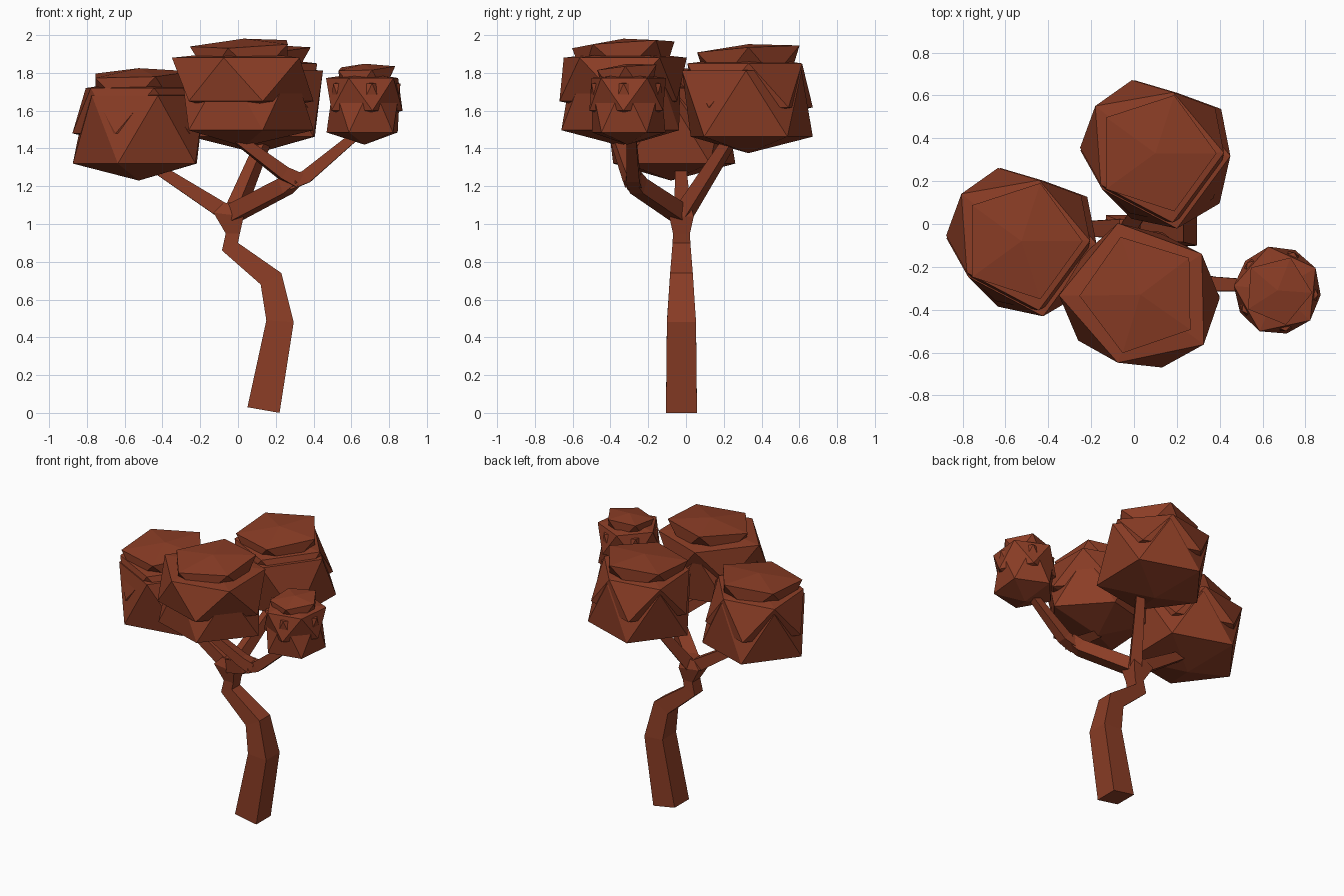
import bpy, bmesh, math
from mathutils import Vector

cube = bpy.data.objects.get("Cube")
if cube:
    bpy.data.objects.remove(cube)

rust = bpy.data.materials.new("rust_brown")
rust.use_nodes = True
rust.diffuse_color = (0.26, 0.047, 0.019, 1)
rust.node_tree.nodes["Principled BSDF"].inputs["Base Color"].default_value = rust.diffuse_color


def finish(name, bm):
    bmesh.ops.recalc_face_normals(bm, faces=bm.faces)
    mesh = bpy.data.meshes.new(name)
    bm.to_mesh(mesh)
    bm.free()
    mesh.materials.append(rust)
    obj = bpy.data.objects.new(name, mesh)
    bpy.context.collection.objects.link(obj)
    return obj


def skin(name, rings):
    """Join four-cornered rings into a closed solid."""
    bm = bmesh.new()
    loops = [[bm.verts.new(p) for p in ring] for ring in rings]
    for a, b in zip(loops, loops[1:]):
        for i in range(4):
            j = (i + 1) % 4
            bm.faces.new((a[i], a[j], b[j], b[i]))
    bm.faces.new(loops[0])
    bm.faces.new(loops[-1])
    return finish(name, bm)


def branch(name, path, widths):
    """Square bar swept along a path, tapering by width."""
    pts = [Vector(p) for p in path]
    rings = []
    for i, p in enumerate(pts):
        along = (pts[min(i + 1, len(pts) - 1)] - pts[max(i - 1, 0)]).normalized()
        side = along.cross(Vector((0, 0, 1))).normalized()
        up = side.cross(along)
        h = widths[i] / 2
        rings.append([p + (side * a + up * b) * h
                      for a, b in ((-1, -1), (1, -1), (1, 1), (-1, 1))])
    return skin(name, rings)


def add_layer(bm, low_radii, high_radii, heights, turn, shift=(0, 0), lean=(0, 0)):
    """Twisted five-sided drum with shallow points above and below."""
    bottom, low, high, top = heights

    def ring(radii, z, start):
        verts = []
        for k, r in enumerate(radii):
            a = math.radians(start + 72 * k)
            x, y = r * math.cos(a), r * math.sin(a)
            verts.append(bm.verts.new((x + shift[0], y + shift[1],
                                       z + lean[0] * x + lean[1] * y)))
        return verts

    a, b = ring(low_radii, low, turn), ring(high_radii, high, turn + 36)
    base = bm.verts.new((*shift, bottom))
    tip = bm.verts.new((*shift, top))
    for i in range(5):
        j = (i + 1) % 5
        bm.faces.new((base, a[j], a[i]))
        bm.faces.new((a[i], a[j], b[i]))
        bm.faces.new((a[j], b[j], b[i]))
        bm.faces.new((b[i], b[j], tip))


def foliage(name, place, scale, turn, low, high, waist, upper, twist, shift):
    """Leaf clump: lower drum, staggered upper drum and a tilted cap."""
    bm = bmesh.new()
    add_layer(bm, low, [r * waist for r in high], (0, 0.09, 0.45, 0.48), turn)
    add_layer(bm, [r * upper for r in low], [r * upper for r in high],
              (0.17, 0.25, 0.49, 0.53), turn + twist, shift)
    add_layer(bm, [0.23] * 5, [0.285] * 5, (0.34, 0.40, 0.565, 0.595), turn + 2,
              lean=(0.045, 0.07))
    obj = finish(name, bm)
    obj.location, obj.scale = place, scale


# Crooked trunk: left edge x, z, right edge x, z, half depth
trunk = [(0.05, 0.03, 0.22, 0.0, 0.082),
         (0.15, 0.49, 0.295, 0.48, 0.077),
         (0.12, 0.68, 0.23, 0.74, 0.06),
         (-0.085, 0.86, 0.0, 0.9, 0.047),
         (-0.065, 0.95, 0.01, 0.95, 0.045),
         (-0.13, 1.06, 0.03, 1.04, 0.065),
         (-0.08, 1.11, 0.02, 1.12, 0.045)]
skin("trunk", [[(l, -0.024 - d, lz), (r, -0.024 - d, rz),
                (r, -0.024 + d, rz), (l, -0.024 + d, lz)]
               for l, lz, r, rz, d in trunk])

# Branches
branch("right_branch", [(-0.08, -0.02, 1.07), (-0.5, -0.03, 1.34)], (0.085, 0.05))
branch("back_branch", [(-0.02, -0.01, 1.06), (0.15, 0.25, 1.47)], (0.08, 0.055))
branch("front_branch", [(-0.02, -0.04, 1.06), (0.25, -0.25, 1.2), (0.31, -0.285, 1.25)],
       (0.09, 0.085, 0.075))
branch("left_twig", [(0.27, -0.27, 1.22), (0.36, -0.28, 1.25), (0.66, -0.29, 1.5)],
       (0.08, 0.07, 0.045))
branch("front_twig", [(0.32, -0.28, 1.23), (0.24, -0.3, 1.27), (-0.04, -0.38, 1.48)],
       (0.08, 0.07, 0.05))

# Leaf clumps: the two wide ones share an outline
wide_low, wide_high = (0.37, 0.355, 0.35, 0.325, 0.38), (0.3, 0.35, 0.3, 0.365, 0.35)
for name, place, height in (("right_foliage", (-0.525, -0.08, 1.23), 1),
                            ("back_foliage", (0.1, 0.33, 1.375), 0.97)):
    foliage(name, place, (1, 1, height), 34, wide_low, wide_high, 1, 0.96, 0,
            (-0.016, 0.014))
foliage("front_foliage", (0.03, -0.33, 1.41), (1, 1, 0.96), 71,
        (0.31, 0.33, 0.355, 0.345, 0.37), (0.36, 0.38, 0.325, 0.37, 0.35),
        0.88, 1, 0, (0, -0.01))
foliage("left_foliage", (0.67, -0.31, 1.42), (0.57, 0.58, 0.72), 30,
        [0.355] * 5, [0.36] * 5, 0.93, 1, 36, (0, 0))
